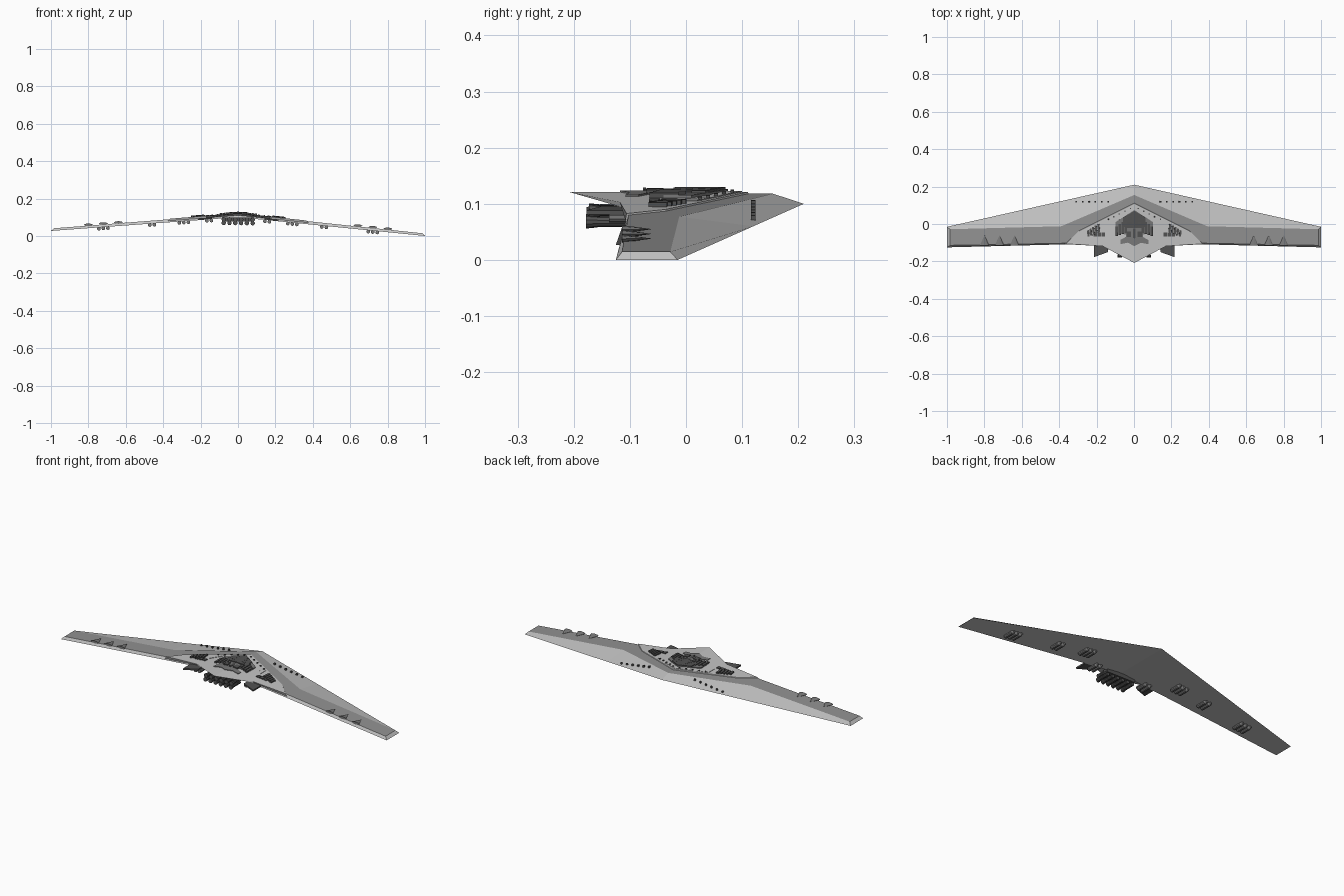
import bpy, bmesh, math
from mathutils import Matrix, Vector

if "Cube" in bpy.data.objects:
    bpy.data.objects.remove(bpy.data.objects["Cube"])

ROLL = 0.0135     # slight bank of the whole craft
SLOPE = 0.09      # droop of each wing half


def material(name, v):
    m = bpy.data.materials.new(name)
    m.use_nodes = True
    m.diffuse_color = (v, v, v, 1)
    m.node_tree.nodes["Principled BSDF"].inputs["Base Color"].default_value = (v, v, v, 1)
    return m


LIGHT = material("light hull grey", 0.55)
PANEL = material("panel grey", 0.29)
MID = material("fin grey", 0.19)
DARK = material("dark machinery grey", 0.085)


def under(x):
    return 0.1 - 0.0865 * abs(x)


def over(x):
    return 0.118 - 0.0915 * abs(x)


def finish(name, bm, *mats):
    bmesh.ops.remove_doubles(bm, verts=bm.verts, dist=0.00001)
    bmesh.ops.recalc_face_normals(bm, faces=bm.faces)
    mesh = bpy.data.meshes.new(name)
    bm.to_mesh(mesh)
    bm.free()
    for m in mats:
        mesh.materials.append(m)
    ob = bpy.data.objects.new(name, mesh)
    bpy.context.collection.objects.link(ob)
    ob.rotation_euler.y = ROLL
    return ob


def loft(name, low, high, zlow, zhigh, mat, top_mat=None):
    """Mirrored plate between two half outlines with drooping faces."""
    bm = bmesh.new()
    n = len(low)
    for s in (1, -1):
        a = [bm.verts.new((s * x, y, zlow(x))) for x, y in low]
        b = [bm.verts.new((s * x, y, zhigh(x))) for x, y in high]
        bm.faces.new(a)
        bm.faces.new(b).material_index = 1
        for i in range(n):
            j = (i + 1) % n
            if low[i][0] or low[j][0]:
                bm.faces.new((a[i], a[j], b[j], b[i]))
    return finish(name, bm, mat, top_mat or mat)


def box(bm, x, y, z, sx, sy, sz, turn=0):
    tilt = 0 if x == 0 else math.copysign(SLOPE, x)
    m = (Matrix.Translation((x, y, z)) @ Matrix.Rotation(tilt, 4, 'Y')
         @ Matrix.Rotation(turn, 4, 'Z') @ Matrix.Diagonal((sx, sy, sz, 1)))
    bmesh.ops.create_cube(bm, size=1, matrix=m)


def tube(bm, x, y, z, r1, r2, length, squash=1, sides=10):
    m = (Matrix.Translation((x, y, z)) @ Matrix.Diagonal((1, 1, squash, 1))
         @ Matrix.Rotation(-math.pi / 2, 4, 'X'))
    bmesh.ops.create_cone(bm, cap_ends=True, segments=sides, radius1=r1,
                          radius2=r2, depth=length, matrix=m)


# Main wing with bevelled rim and a darker top panel
rim = [(0, .21), (.4, .12), (1, -.015), (1, -.125), (.34, -.108), (0, -.105)]
panel = [(0, .155), (.39, -.012), (.985, -.028), (.985, -.114), (.34, -.102), (0, -.1)]
loft("wing", rim, panel, under, over, LIGHT, PANEL)

# Raised centre deck running back into a pointed tail
deck_low = [(0, .115), (.3, -.035), (.375, -.108), (.17, -.108), (0, -.12)]
deck_high = [(0, .11), (.295, -.037), (.365, -.106), (.17, -.118), (0, -.208)]
loft("deck", deck_low, deck_high, lambda x: over(x) - .008,
     lambda x: over(x) + .003, LIGHT)

# Stacked chevron platforms of the command tower
for i, (w, nose, back, notch, h, mat) in enumerate((
        (.155, .10, .02, .06, .002, LIGHT),
        (.10, .075, .01, -.055, .005, MID),
        (.06, .07, .035, -.02, .009, DARK))):
    shape = [(0, nose), (w, back), (w, back - .05), (w * .55, notch), (0, notch)]
    loft("tower_tier_%d" % (i + 1), shape, shape, lambda x: over(x),
         lambda x, h=h: over(x) + .003 + h, mat)

# Arrow-shaped plate behind the tower
arrow = [(0, -.045), (.075, -.085), (.075, -.108), (.035, -.1), (0, -.118)]
loft("rear_arrow", arrow, arrow, over, lambda x: over(x) + .006, MID)

# Dark blocks on the deck
bm = bmesh.new()
for s in (1, -1):
    for i in range(5):
        box(bm, s * (.19 + .014 * i), -.022 - .007 * i, over(.19 + .014 * i) + .006,
            .011, .045 - .003 * i, .009, s * -.12)
    for i in range(4):
        box(bm, s * (.045 + .016 * i), -.012 - .009 * i, over(.045 + .016 * i) + .007,
            .012, .07 - .006 * i, .010)
    for i in range(3):
        box(bm, s * (.165 + .022 * i), -.056, over(.165 + .022 * i) + .004, .018, .02, .007)
    box(bm, s * .03, -.055, over(.03) + .007, .025, .03, .009)
finish("deck_blocks", bm, DARK)

# Tower roof steps and cross bars
bm = bmesh.new()
for i in range(4):
    box(bm, 0, .05 - .022 * i, .125, .05 + .014 * i, .012, .007)
box(bm, 0, -.05, .121, .012, .05, .010)
box(bm, 0, -.074, .126, .006, .006, .006)
finish("tower_roof", bm, DARK)

# Small studs across the front rim and around the tower nose
bm = bmesh.new()
for s in (1, -1):
    for i in range(6):
        x = .14 + .034 * i
        t = (.21 - .225 * x - .12) / (.055 + .2 * x)
        z = under(x) + max(t, 0) * (over(x) - under(x))
        box(bm, s * x, .12, z + .003, .008, .008, .010)
    for i in range(5):
        x = .02 + .03 * i
        box(bm, s * x, .092 - .48 * x, over(x) + .006, .007, .007, .006)
finish("studs", bm, DARK)

# Flattened cone fins near the wing tips
bm = bmesh.new()
for s in (1, -1):
    for x in (.64, .72, .80):
        tube(bm, s * x, -.088, over(x) + .004, .024, .001, .052, .3, 8)
finish("wing_tip_cones", bm, MID)

# Flat rear side stabilisers
fin = [(.14, -.09), (.215, -.09), (.215, -.177), (.14, -.15)]
for s, side in ((1, "left"), (-1, "right")):
    bm = bmesh.new()
    lo = [bm.verts.new((s * x, y, under(x) + .002)) for x, y in fin]
    hi = [bm.verts.new((s * x, y, under(x) + .010)) for x, y in fin]
    bm.faces.new(lo)
    bm.faces.new(hi)
    for i in range(4):
        j = (i + 1) % 4
        bm.faces.new((lo[i], lo[j], hi[j], hi[i]))
    finish(side + "_stabiliser", bm, DARK)

# Main engines: six pairs of tubes with wider nozzles
bm = bmesh.new()
for i in range(6):
    x = (i - 2.5) * .031
    for z, y in ((.069, -.135), (.088, -.13)):
        tube(bm, x, y, z, .009, .009, .07)
        tube(bm, x, y - .033, z, .012, .010, .02)
box(bm, 0, -.112, .088, .17, .035, .022)
finish("main_engines", bm, DARK)

# Clusters of tubes hung under the wings
bm = bmesh.new()
for s in (1, -1):
    for cx, y, count in ((.72, -.05, 3), (.46, -.025, 2), (.29, -.005, 3), (.155, -.11, 2)):
        for i in range(count):
            x = cx + (i - (count - 1) / 2) * .024
            z = under(x) - .007
            tube(bm, s * x, y, z, .010, .010, .055)
            tube(bm, s * x, y + .033, z, .010, .006, .012)
finish("underwing_pods", bm, MID)
